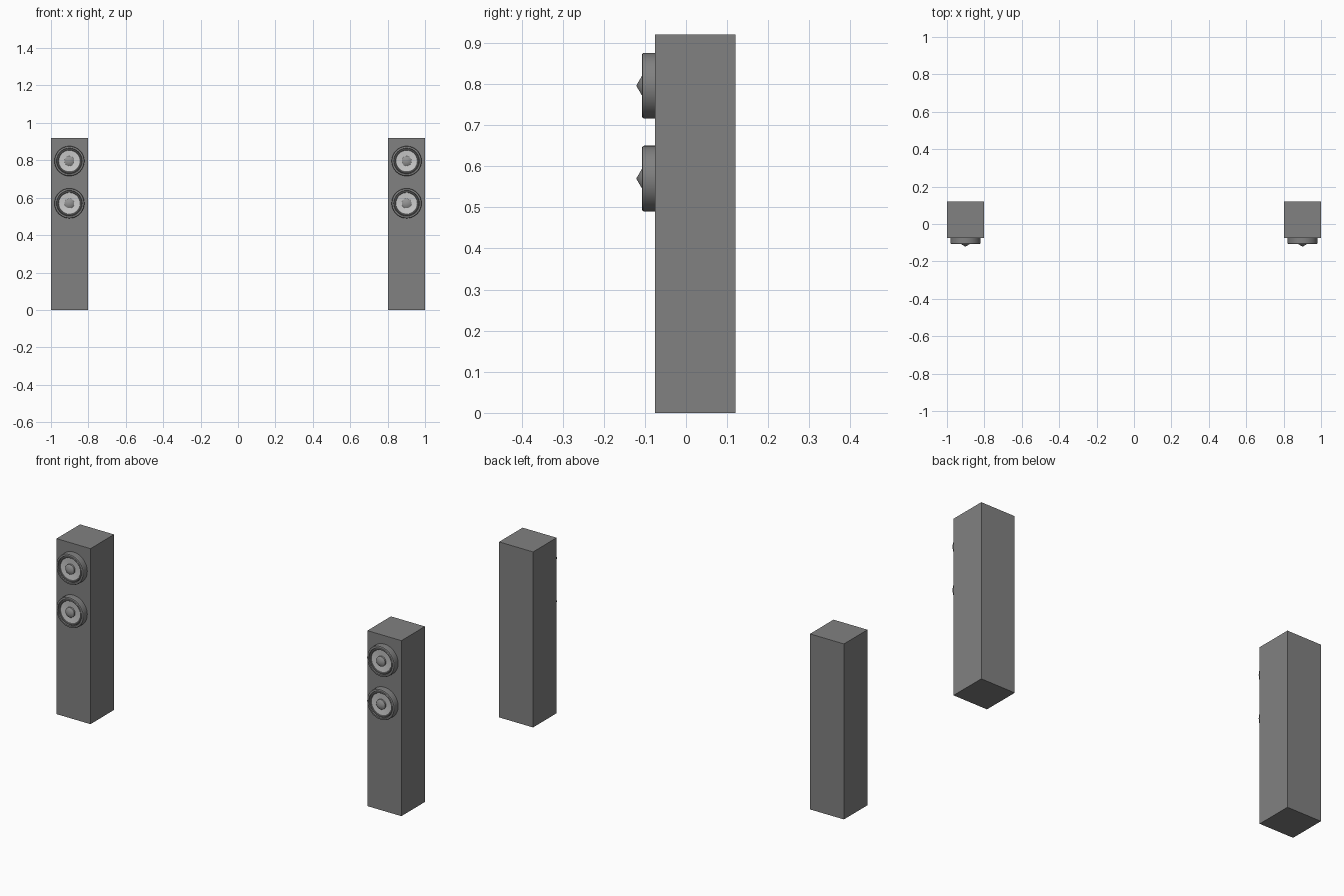
import bpy, math

if "Cube" in bpy.data.objects:
    bpy.data.objects.remove(bpy.data.objects["Cube"])

def material(name, v):
    m = bpy.data.materials.new(name)
    m.diffuse_color = (v, v, v, 1)
    m.use_nodes = True
    m.node_tree.nodes["Principled BSDF"].inputs["Base Color"].default_value = m.diffuse_color
    return m

DARK = material("dark_grey", 0.22)
MID = material("mid_grey", 0.3)
LIGHT = material("light_grey", 0.6)
SEG = 48
CX, FRONT = 0.9015, -0.075

def finish(ob, name, mat):
    ob.name = name
    ob.data.materials.append(mat)
    return ob

def lathe(name, profile, x, z, mat):
    """Revolve (radius, y) points around the y axis; a zero radius closes to a tip."""
    verts, rows, faces = [], [], []
    for r, y in profile:
        n = SEG if r > 0 else 1
        rows.append([len(verts) + i % n for i in range(SEG)])
        verts += [(r * math.cos(2 * math.pi * i / SEG), y,
                   r * math.sin(2 * math.pi * i / SEG)) for i in range(n)]
    for a, b in zip(rows, rows[1:]):
        for i in range(SEG):
            j = (i + 1) % SEG
            faces.append(tuple(dict.fromkeys((a[i], a[j], b[j], b[i]))))
    me = bpy.data.meshes.new(name)
    me.from_pydata(verts, [], faces)
    ob = bpy.data.objects.new(name, me)
    bpy.context.collection.objects.link(ob)
    ob.location = (x, 0, z)
    bpy.ops.object.select_all(action='DESELECT')
    ob.select_set(True)
    bpy.context.view_layer.objects.active = ob
    bpy.ops.object.shade_smooth_by_angle(angle=math.radians(25))
    return finish(ob, name, mat)

for side, x in (("left", -CX), ("right", CX)):
    # tall box cabinet
    bpy.ops.mesh.primitive_cube_add(size=1, location=(x, 0.0225, 0.46))
    cab = bpy.context.object
    cab.scale = (0.197, 0.195, 0.92)
    finish(cab, side + "_cabinet", DARK)
    # two drivers on the front
    for level, z in (("upper", 0.796), ("lower", 0.57)):
        tag = f"{side}_{level}_"
        # outer frame with softened front edge
        lathe(tag + "driver_frame", [(0.080, FRONT), (0.080, -0.102), (0.078, -0.106),
              (0.075, -0.107), (0.069, -0.107), (0.067, -0.101)], x, z, DARK)
        # rubber surround roll
        lathe(tag + "surround", [(0.067, -0.101), (0.065, -0.104), (0.062, -0.105),
              (0.059, -0.104), (0.057, -0.101)], x, z, DARK)
        # shallow cone membrane
        lathe(tag + "membrane", [(0.057, -0.101), (0.026, -0.098)], x, z, LIGHT)
        # pointed dust cap
        lathe(tag + "dust_cap", [(0.026, -0.098), (0.026, -0.106), (0, -0.121)], x, z, MID)
